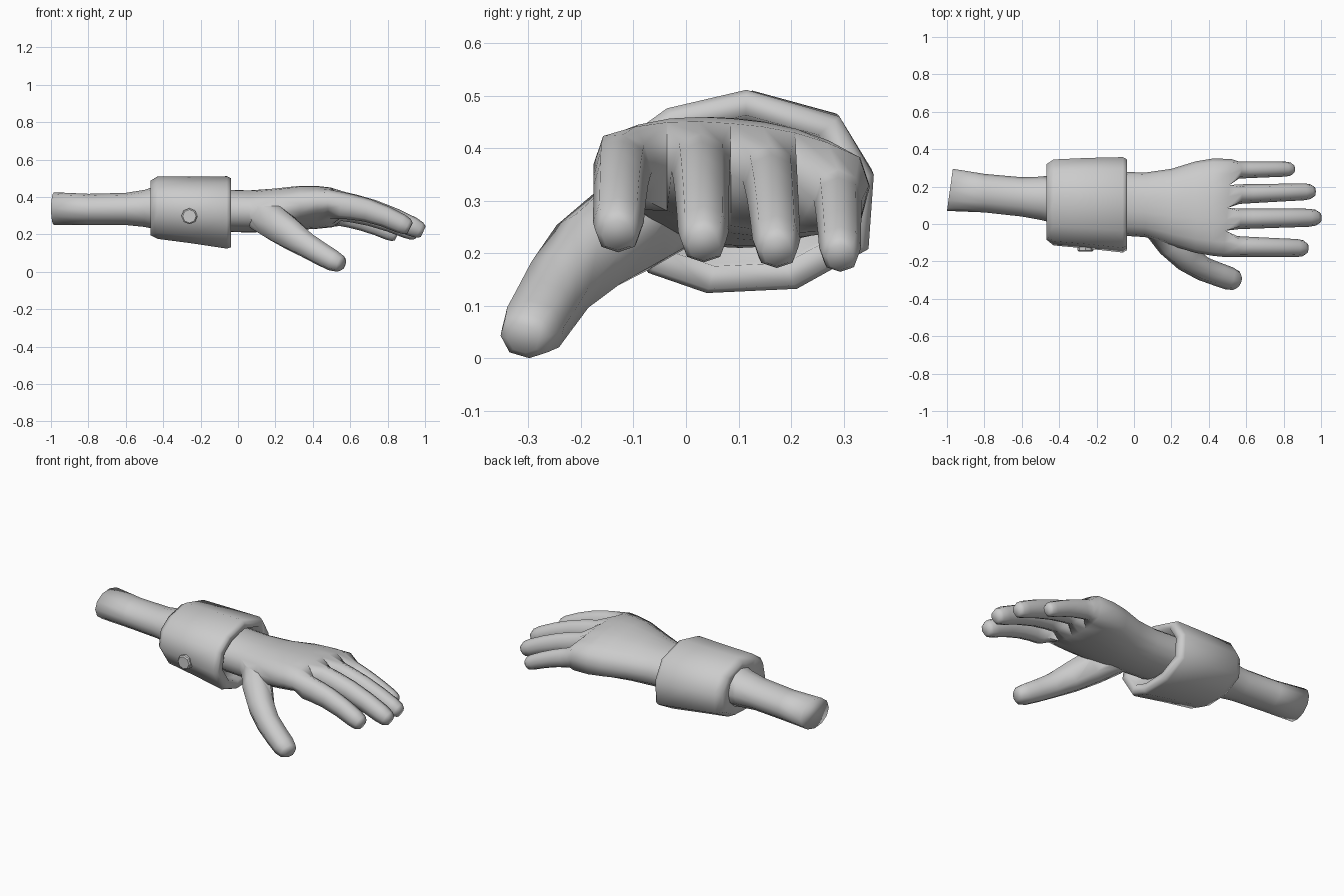
import bpy, bmesh, math
from mathutils import Vector

if "Cube" in bpy.data.objects:
    bpy.data.objects.remove(bpy.data.objects["Cube"])

grey = bpy.data.materials.new("light_grey")
grey.diffuse_color = (0.6, 0.6, 0.6, 1)
grey.use_nodes = True
grey.node_tree.nodes["Principled BSDF"].inputs["Base Color"].default_value = grey.diffuse_color

# Eight-sided cross-section: top three, side, bottom three, side
OCT = [(-.74, .74), (0, 1), (.74, .74), (1, 0), (.74, -.74), (0, -1), (-.74, -.74), (-1, 0)]


def bridge(bm, a, b):
    n = len(a)
    for i in range(n):
        bm.faces.new((a[i], a[(i + 1) % n], b[(i + 1) % n], b[i]))


def loft(bm, rings, start=None, cap_start=True, cap_end=True):
    """Join rings of coordinates; an existing ring of verts may be the start."""
    prev = start
    for pts in rings:
        ring = [bm.verts.new(p) for p in pts]
        if prev:
            bridge(bm, prev, ring)
        elif cap_start:
            bm.faces.new(ring[::-1])
        prev = ring
    if cap_end:
        bm.faces.new(prev)
    return prev


def tube_rings(path, sizes):
    """Octagonal rings square to a path; sizes are half width and half height."""
    path = [Vector(p) for p in path]
    rings = []
    for i, (p, (w, h)) in enumerate(zip(path, sizes)):
        d = (path[min(i + 1, len(path) - 1)] - path[max(i - 1, 0)]).normalized()
        side = Vector((0, 0, 1)).cross(d).normalized()
        up = d.cross(side)
        rings.append([p + side * a * w + up * b * h for a, b in OCT])
    return rings


def smooth(ob, angle):
    bpy.ops.object.select_all(action='DESELECT')
    ob.select_set(True)
    bpy.context.view_layer.objects.active = ob
    bpy.ops.object.shade_smooth_by_angle(angle=math.radians(angle))


def finish(bm, name, angle=60):
    bmesh.ops.recalc_face_normals(bm, faces=bm.faces)
    mesh = bpy.data.meshes.new(name)
    bm.to_mesh(mesh)
    bm.free()
    mesh.materials.append(grey)
    ob = bpy.data.objects.new(name, mesh)
    bpy.context.collection.objects.link(ob)
    smooth(ob, angle)
    return ob


# --- Hand: palm sections run from wrist to knuckles, fingers grow from the last
def palm_ring(x, y0, y1, zb, zt, edge, drop, skew=0, under=0):
    yc, hw, zc, hh = (y0 + y1) / 2, (y1 - y0) / 2, (zb + zt) / 2, (zt - zb) / 2

    def pt(u, s):
        k = 1 - (1 - edge) * abs(u) ** 2.5
        fall = drop + (under if s < 0 else 0)
        return (x + skew * u, yc + hw * .93 * u, zc + s * hh * k - fall * u)
    us = [k / 4 - 1 for k in range(9)]
    return ([pt(u, 1) for u in us] + [(x + skew, yc + hw, zc - drop)]
            + [pt(u, -1) for u in reversed(us)] + [(x - skew, yc - hw, zc + drop)])


bm = bmesh.new()
palm = [palm_ring(-.10, -.06, .28, .215, .44, .45, 0),
        palm_ring(.06, -.07, .275, .21, .435, .45, 0),
        palm_ring(.20, -.115, .295, .215, .445, .45, .01),
        palm_ring(.33, -.155, .335, .228, .457, .47, .018, 0, .008),
        palm_ring(.42, -.17, .35, .238, .456, .5, .02, 0, .016),
        palm_ring(.50, -.176, .348, .252, .447, .55, .02, .02, .022)]
last = loft(bm, palm, cap_end=False)
top, bottom = last[:9], last[10:19][::-1]
# Verts halfway down the webs between fingers
mids = [last[19]] + [bm.verts.new((top[k].co + bottom[k].co) / 2) for k in (2, 4, 6)] + [last[9]]

# Each finger: knuckle centre, tip centre, half width, arch
fingers = [((.50, -.119, .360), (.92, -.130, .234), .052, .026),
           ((.50, .027, .365), (.99, .034, .214), .052, .026),
           ((.51, .158, .348), (.96, .174, .202), .049, .020),
           ((.52, .288, .312), (.85, .294, .192), .043, .012)]
for i, (base, tip, w, arch) in enumerate(fingers):
    a, b = Vector(base), Vector(tip)
    path, sizes = [], []
    for t, s in ((.12, 1.07), (.25, 1.04), (.45, 1), (.68, .96), (.88, .93), (.96, .82), (1, .58)):
        p = a.lerp(b, t)
        p.z += arch * math.sin(math.pi * t)
        path.append(p)
        sizes.append((w * s, w * s * (1.32 - .27 * t)))
    k = 2 * i
    start = top[k:k + 3] + [mids[i + 1]] + bottom[k:k + 3][::-1] + [mids[i]]
    loft(bm, tube_rings(path, sizes), start=start)
hand = finish(bm, "hand", 80)

# --- Thumb: tall root merging into the palm, united with the hand
bm = bmesh.new()
loft(bm, tube_rings(
    [(.05, .07, .32), (.12, -.01, .295), (.20, -.10, .258), (.285, -.185, .198), (.37, -.24, .14),
     (.45, -.270, .092), (.51, -.291, .059), (.548, -.304, .043), (.563, -.310, .037)],
    [(.05, .05), (.075, .085), (.083, .098), (.074, .085), (.065, .068),
     (.063, .062), (.062, .057), (.052, .046), (.032, .029)]))
thumb = finish(bm, "thumb", 80)
union = hand.modifiers.new("join_thumb", 'BOOLEAN')
union.operation, union.solver, union.object = 'UNION', 'EXACT', thumb
bpy.context.view_layer.objects.active = hand
bpy.ops.object.modifier_apply(modifier=union.name)
bpy.data.objects.remove(thumb)
smooth(hand, 80)

# --- Forearm with a slightly slanted flat end
bm = bmesh.new()
rings = []
for x, y0, y1, z0, z1 in ((-1, .07, .295, .25, .425), (-.8, .062, .268, .25, .417),
                          (-.6, .04, .25, .25, .422), (-.5, .022, .253, .24, .438),
                          (-.45, .01, .26, .23, .455)):
    slant = .14 if x == -1 else 0
    ring = []
    for k in range(12):
        t = 2 * math.pi * k / 12
        y = (y0 + y1) / 2 + (y1 - y0) / 2 * math.cos(t)
        ring.append((x + slant * (y - y0), y, (z0 + z1) / 2 + (z1 - z0) / 2 * math.sin(t)))
    rings.append(ring)
loft(bm, rings)
finish(bm, "forearm", 100)

# --- Cuff: faceted band with bevelled rims and a narrow recess around the wrist
OUTLINE = [(.115, .51), (.29, .46), (.355, .35), (.345, .21), (.21, .135),
           (.04, .127), (-.07, .165), (-.15, .29), (-.125, .41), (-.035, .475)]


def cuff_ring(x, sy, sz, dz, dy=0):
    return [(x, .11 + dy + (y - .11) * sy, .32 + dz + (z - .32) * sz) for y, z in OUTLINE]


bm = bmesh.new()
loft(bm, [cuff_ring(-.462, .5, .58, .022, .02), cuff_ring(-.468, .8, .76, .022, .014),
          cuff_ring(-.43, .91, .87, .024, .012), cuff_ring(-.25, .96, .93, .012, .008),
          cuff_ring(-.06, 1.01, 1.01, -.001), cuff_ring(-.037, .96, .96, -.003),
          cuff_ring(-.037, .79, .75, 0), cuff_ring(-.075, .77, .72, 0)])
finish(bm, "cuff", 100)

# --- Round button on the front of the cuff
bm = bmesh.new()
loft(bm, [[(-.26 + r * math.cos(k * math.pi / 4), y, .297 + r * math.sin(k * math.pi / 4))
           for k in range(8)] for y, r in ((-.09, .043), (-.141, .043), (-.147, .036))])
finish(bm, "button", 30)
